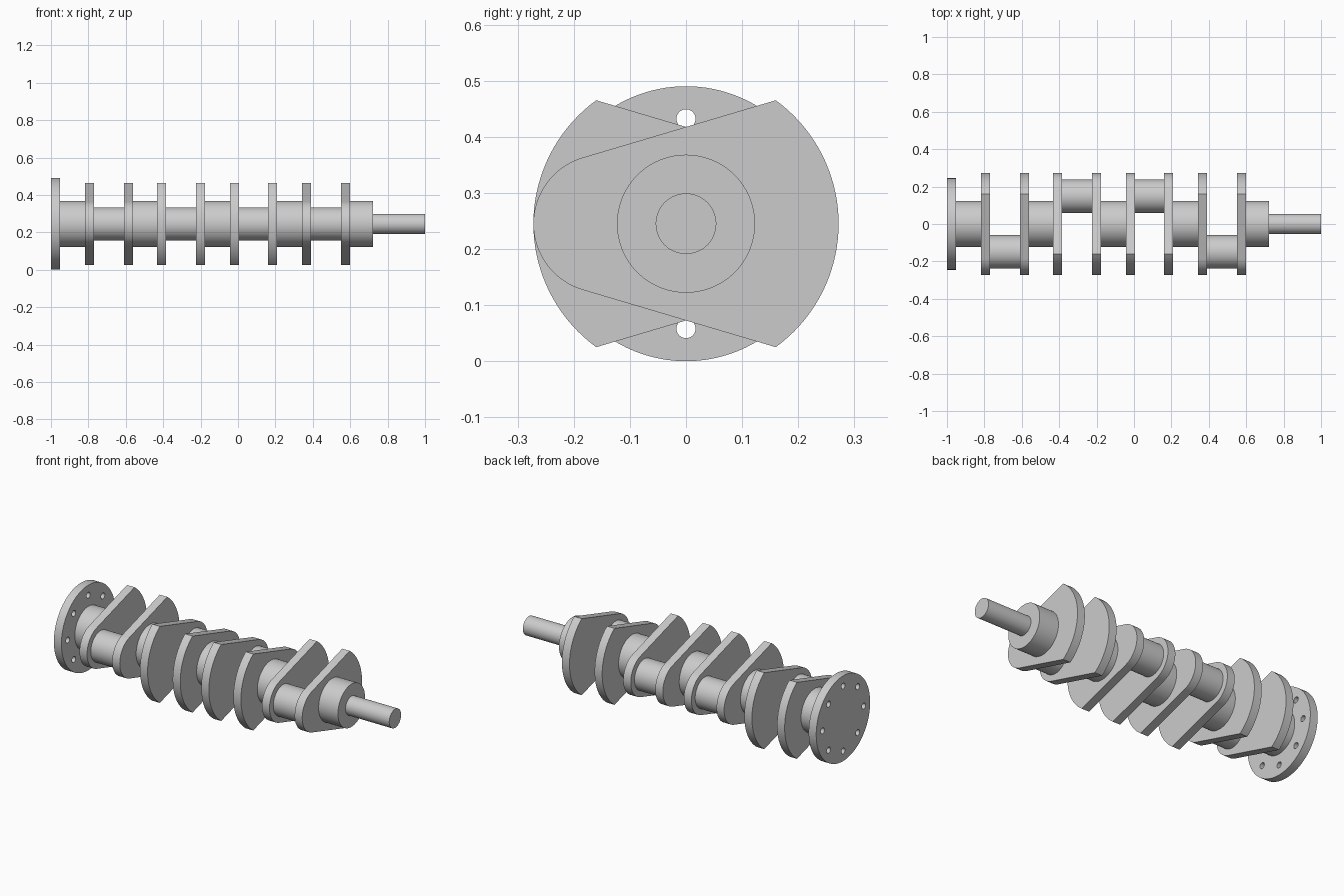
import bpy, bmesh
from math import sin, cos, pi, atan2, radians

if "Cube" in bpy.data.objects:
    bpy.data.objects.remove(bpy.data.objects["Cube"])

AXIS_Z = 0.245     # height of the rotation axis
WEB_T = 0.048      # web thickness
PIN_Y = 0.149      # crank throw
SEG = 96

steel = bpy.data.materials.new("steel_grey")
steel.diffuse_color = (0.6, 0.6, 0.6, 1)
steel.use_nodes = True
steel.node_tree.nodes["Principled BSDF"].inputs["Base Color"].default_value = steel.diffuse_color


def arc(cy, r, a0, a1, n):
    """Points (y, z) on an arc around (cy, 0)."""
    return [(cy + r * cos(a0 + (a1 - a0) * i / n), r * sin(a0 + (a1 - a0) * i / n))
            for i in range(n + 1)]


def circle(r, cy=0, n=SEG):
    return arc(cy, r, 0, 2 * pi, n)[:-1]


def extrude(name, profiles, x0, x1):
    """Extrude closed (y, z) profiles along x between x0 and x1."""
    bm = bmesh.new()
    for pts in profiles:
        face = bm.faces.new([bm.verts.new((x0, y, z + AXIS_Z)) for y, z in pts])
        res = bmesh.ops.extrude_face_region(bm, geom=[face], use_keep_orig=True)
        moved = [v for v in res["geom"] if isinstance(v, bmesh.types.BMVert)]
        bmesh.ops.translate(bm, verts=moved, vec=(x1 - x0, 0, 0))
    bmesh.ops.recalc_face_normals(bm, faces=bm.faces)
    mesh = bpy.data.meshes.new(name)
    bm.to_mesh(mesh)
    bm.free()
    mesh.materials.append(steel)
    ob = bpy.data.objects.new(name, mesh)
    bpy.context.collection.objects.link(ob)
    return ob


def smooth(ob):
    bpy.ops.object.select_all(action='DESELECT')
    ob.select_set(True)
    bpy.context.view_layer.objects.active = ob
    bpy.ops.object.shade_smooth_by_angle(angle=radians(25))


# Web outline: counterweight arc on one side, tangent round nose on the pin side
corner = atan2(0.22, 0.16)
nose = pi / 2 + atan2(0.294, 1)
web_profile = (arc(0, 0.272, -corner, corner, 36)
               + arc(-PIN_Y, 0.123, nose, 2 * pi - nose, 36))

# Crank throws: start of the two webs, and side of the pin
throws = [(-0.818, -0.610, -1), (-0.433, -0.225, 1),
          (-0.043, 0.161, 1), (0.343, 0.551, -1)]
parts = []
for i, (xa, xb, side) in enumerate(throws, 1):
    outline = [(-side * y, z) for y, z in web_profile]
    for tag, x in (("a", xa), ("b", xb)):
        parts.append(extrude(f"web_{i}{tag}", [outline], x, x + WEB_T))
    parts.append(extrude(f"crank_pin_{i}", [circle(0.089, side * PIN_Y)],
                         xa + WEB_T, xb))

# Main journals between the throws
starts = [-0.952] + [t[1] + WEB_T for t in throws]
ends = [t[0] for t in throws] + [0.722]
for i, (x0, x1) in enumerate(zip(starts, ends), 1):
    parts.append(extrude(f"main_journal_{i}", [circle(0.123)], x0, x1))

# Front snout
parts.append(extrude("snout", [circle(0.054)], 0.722, 1.0))

# Rear flange with eight bolt holes
flange = extrude("flange", [circle(0.245, n=128)], -1.0, -0.952)
holes = [[(y + 0.187 * cos(k * pi / 4), z + 0.187 * sin(k * pi / 4))
          for y, z in circle(0.017, n=32)] for k in range(8)]
cutter = extrude("bolt_hole_cutter", holes, -1.1, -0.9)
cutter.hide_render = True
mod = flange.modifiers.new("bolt_holes", 'BOOLEAN')
mod.operation, mod.solver, mod.object = 'DIFFERENCE', 'EXACT', cutter
bpy.context.view_layer.objects.active = flange
bpy.ops.object.modifier_apply(modifier=mod.name)
bpy.data.objects.remove(cutter)
parts.append(flange)

for ob in parts:
    smooth(ob)
